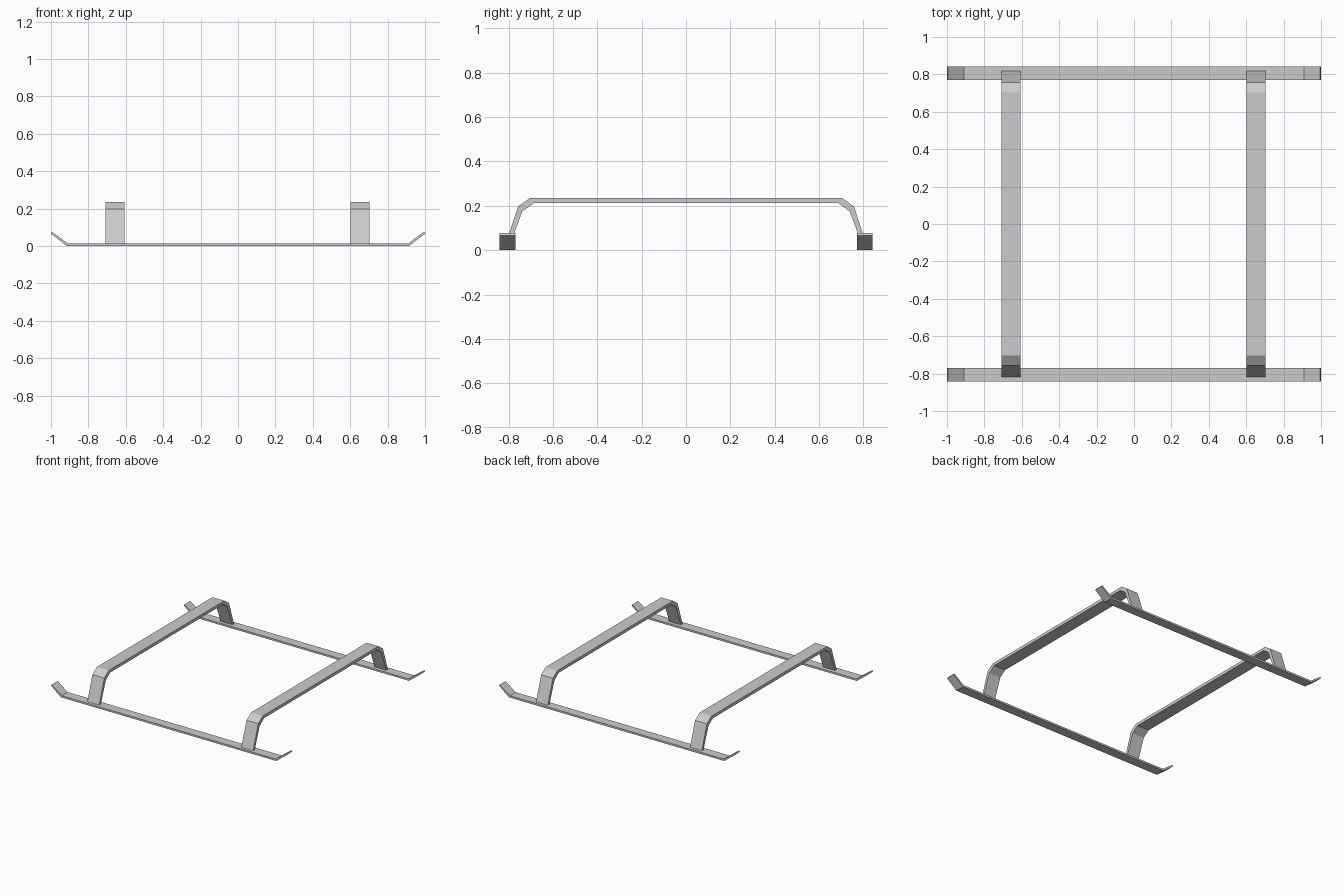
import bpy, bmesh
from mathutils import Vector

if "Cube" in bpy.data.objects:
    bpy.data.objects.remove(bpy.data.objects["Cube"])


def strip(name, outer, inner, to_a, to_b):
    """Solid bent strip: matching outer/inner profile lines extruded between two planes."""
    bm = bmesh.new()
    rows = [[[bm.verts.new(Vector(f(*p))) for p in line] for line in (outer, inner)]
            for f in (to_a, to_b)]
    (ao, ai), (bo, bi) = rows
    n = len(outer)
    for i in range(n - 1):
        j = i + 1
        bm.faces.new((ao[i], ao[j], bo[j], bo[i]))
        bm.faces.new((ai[i], bi[i], bi[j], ai[j]))
        bm.faces.new((ao[i], ai[i], ai[j], ao[j]))
        bm.faces.new((bo[i], bo[j], bi[j], bi[i]))
    for k in (0, n - 1):
        bm.faces.new((ao[k], bo[k], bi[k], ai[k]))
    bmesh.ops.recalc_face_normals(bm, faces=bm.faces)
    mesh = bpy.data.meshes.new(name)
    bm.to_mesh(mesh)
    bm.free()
    obj = bpy.data.objects.new(name, mesh)
    bpy.context.collection.objects.link(obj)
    return obj


def mirrored(half):
    """Complete a half profile by reflecting it across the centre."""
    return [(-u, z) for u, z in half] + half[::-1]


# Skids: long flat runners with upturned tips
skid_top = mirrored([(0.995, 0.077), (0.91, 0.014)])
skid_bottom = mirrored([(1.0, 0.066), (0.915, 0.0)])
for side, y0, y1 in (("front", -0.842, -0.769), ("back", 0.771, 0.842)):
    strip(side + "_skid", skid_top, skid_bottom,
          lambda u, z: (u, y0, z), lambda u, z: (u, y1, z))

# Cross tubes: flat arches joining the two skids
arch_outer = mirrored([(0.82, 0.010), (0.757, 0.198), (0.702, 0.236), (0.60, 0.236)])
arch_inner = mirrored([(0.800, 0.010), (0.738, 0.175), (0.685, 0.213), (0.60, 0.213)])
for side, x0, x1 in (("left", -0.708, -0.607), ("right", 0.602, 0.702)):
    strip(side + "_cross_tube", arch_outer, arch_inner,
          lambda u, z: (x0, u, z), lambda u, z: (x1, u, z))
